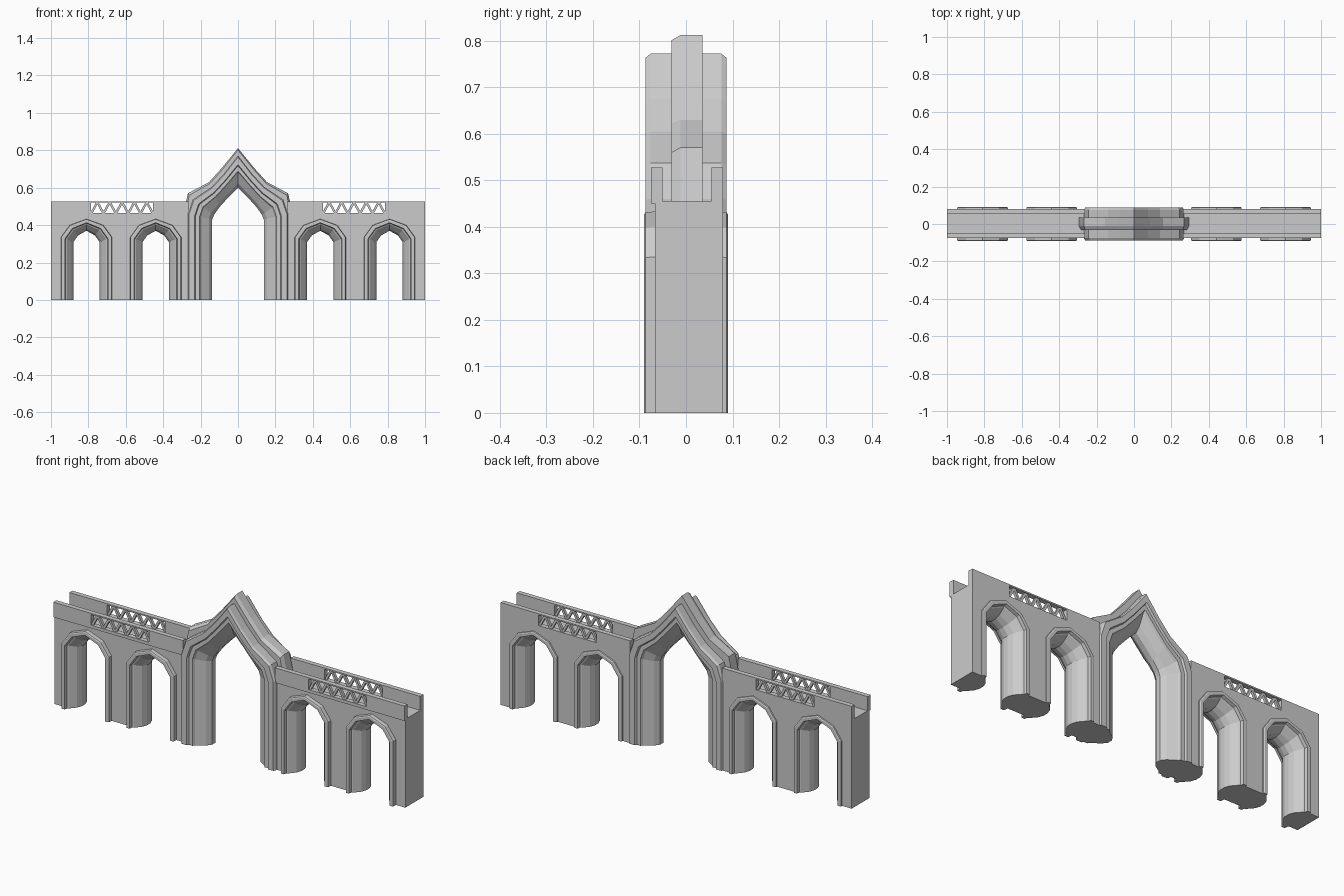
import bpy, bmesh, math
from mathutils import Vector

if "Cube" in bpy.data.objects:
    bpy.data.objects.remove(bpy.data.objects["Cube"])


def finish(bm, name):
    bmesh.ops.recalc_face_normals(bm, faces=bm.faces)
    me = bpy.data.meshes.new(name)
    bm.to_mesh(me)
    bm.free()
    ob = bpy.data.objects.new(name, me)
    bpy.context.collection.objects.link(ob)
    return ob


def both_sides(path):
    """Half path (bottom to apex, x >= 0) -> full path, right foot to left foot."""
    return path + [(-x, z) for x, z in path[-2::-1]]


def plate(name, pts, y0, y1):
    """Extrude an x-z outline from y0 to y1."""
    bm = bmesh.new()
    f = bm.faces.new([bm.verts.new((x, y0, z)) for x, z in pts])
    ext = bmesh.ops.extrude_face_region(bm, geom=[f])["geom"]
    bmesh.ops.translate(bm, vec=(0, y1 - y0, 0),
                        verts=[v for v in ext if isinstance(v, bmesh.types.BMVert)])
    big = [f for f in bm.faces if len(f.verts) > 4]
    bmesh.ops.triangulate(bm, faces=big)
    return finish(bm, name)


def box(name, x0, x1, y0, y1, z0, z1):
    return plate(name, [(x0, z0), (x1, z0), (x1, z1), (x0, z1)], y0, y1)


def arch(name, inner, outer, section, cx=0):
    """Sweep a section of (t, y) between inner (t=0) and outer (t=1) arch paths."""
    bm = bmesh.new()
    rings = []
    for (xi, zi), (xo, zo) in zip(both_sides(inner), both_sides(outer)):
        rings.append([bm.verts.new((cx + xi + (xo - xi) * t, y, zi + (zo - zi) * t))
                      for t, y in section])
    n = len(section)
    for a, b in zip(rings, rings[1:]):
        for i in range(n):
            bm.faces.new((a[i], a[(i + 1) % n], b[(i + 1) % n], b[i]))
    bm.faces.new(rings[0])
    bm.faces.new(rings[-1])
    return finish(bm, name)


def symmetric(half):
    return half + [(t, -y) for t, y in reversed(half)]


# small arch paths, relative to each opening centre
small_in = [(0.07, 0), (0.07, 0.31), (0.045, 0.345), (0, 0.37)]
small_out = [(0.137, 0), (0.137, 0.335), (0.09, 0.40), (0, 0.433)]
small_cut = [(0.12, 0), (0.12, 0.33), (0.08, 0.387), (0, 0.418)]
small_section = symmetric([(1, -0.065), (0.97, -0.087), (0.9, -0.09), (0.68, -0.09),
                           (0.63, -0.074), (0.52, -0.07), (0.14, -0.04), (0, -0.014)])
centres = (0.44, 0.81)

# side walls, parapets and arches
for s, side in ((1, "right"), (-1, "left")):
    # wall with two arched openings reaching the ground
    pts = [(0.23, 0.455), (0.23, 0)]
    for c in centres:
        pts += [(c - x, z) for x, z in reversed(both_sides(small_cut))][::-1]
    pts += [(1, 0), (1, 0.455)]
    plate(f"wall_{side}", [(s * x, z) for x, z in pts], -0.067, 0.08)
    for i, c in enumerate(centres):
        arch(f"small_arch_{side}_{i}", small_in, small_out, small_section, s * c)

    # parapets with pierced lattice panels
    for y0, y1, face in ((-0.075, -0.05, "front"), (0.055, 0.08, "back")):
        tag = f"{face}_{side}"
        for part, a, b, z0, z1 in (("inner", 0.262, 0.455, 0.45, 0.527),
                                   ("outer", 0.785, 1.0, 0.45, 0.527),
                                   ("top_rail", 0.455, 0.785, 0.52, 0.527),
                                   ("bottom_rail", 0.455, 0.785, 0.45, 0.466)):
            xa, xb = sorted((s * a, s * b))
            box(f"parapet_{part}_{tag}", xa, xb, y0, y1, z0, z1)
        ym, n = (y0 + y1) / 2, 10
        step = 0.33 / n
        for k in range(n):
            lo, hi = (0.462, 0.523) if k % 2 == 0 else (0.523, 0.462)
            p = Vector((0.455 + k * step, lo))
            q = Vector((0.455 + (k + 1) * step, hi))
            d = (q - p).normalized() * 0.006
            w = Vector((-d.y, d.x))
            quad = [p + w, q + w, q - w, p - w]
            plate(f"lattice_bar_{tag}_{k}", [(s * v.x, v.y) for v in quad],
                  ym - 0.007, ym + 0.007)

# central ogee gateway
gate_in = [(0.138, 0), (0.138, 0.43), (0.128, 0.455), (0.10, 0.495), (0.055, 0.545), (0, 0.60)]
gate_out = [(0.268, 0), (0.268, 0.46), (0.242, 0.537), (0.14, 0.605), (0.075, 0.675), (0, 0.772)]
gate_section = symmetric([(1, -0.076), (0.95, -0.087), (0.72, -0.087), (0.68, -0.077),
                          (0.52, -0.077), (0.47, -0.066), (0.14, -0.038), (0, -0.014)])
arch("central_arch", gate_in, gate_out, gate_section)

# raised ridge running over the gateway
ridge_in = [(0.22, 0.45), (0.22, 0.50), (0.13, 0.575), (0.07, 0.65), (0, 0.74)]
ridge_out = [(0.295, 0.45), (0.268, 0.57), (0.155, 0.63), (0.085, 0.707), (0, 0.812)]
arch("ridge", ridge_in, ridge_out,
     [(0, -0.031), (0.85, -0.031), (1, -0.012), (1, 0.035), (0, 0.035)])
